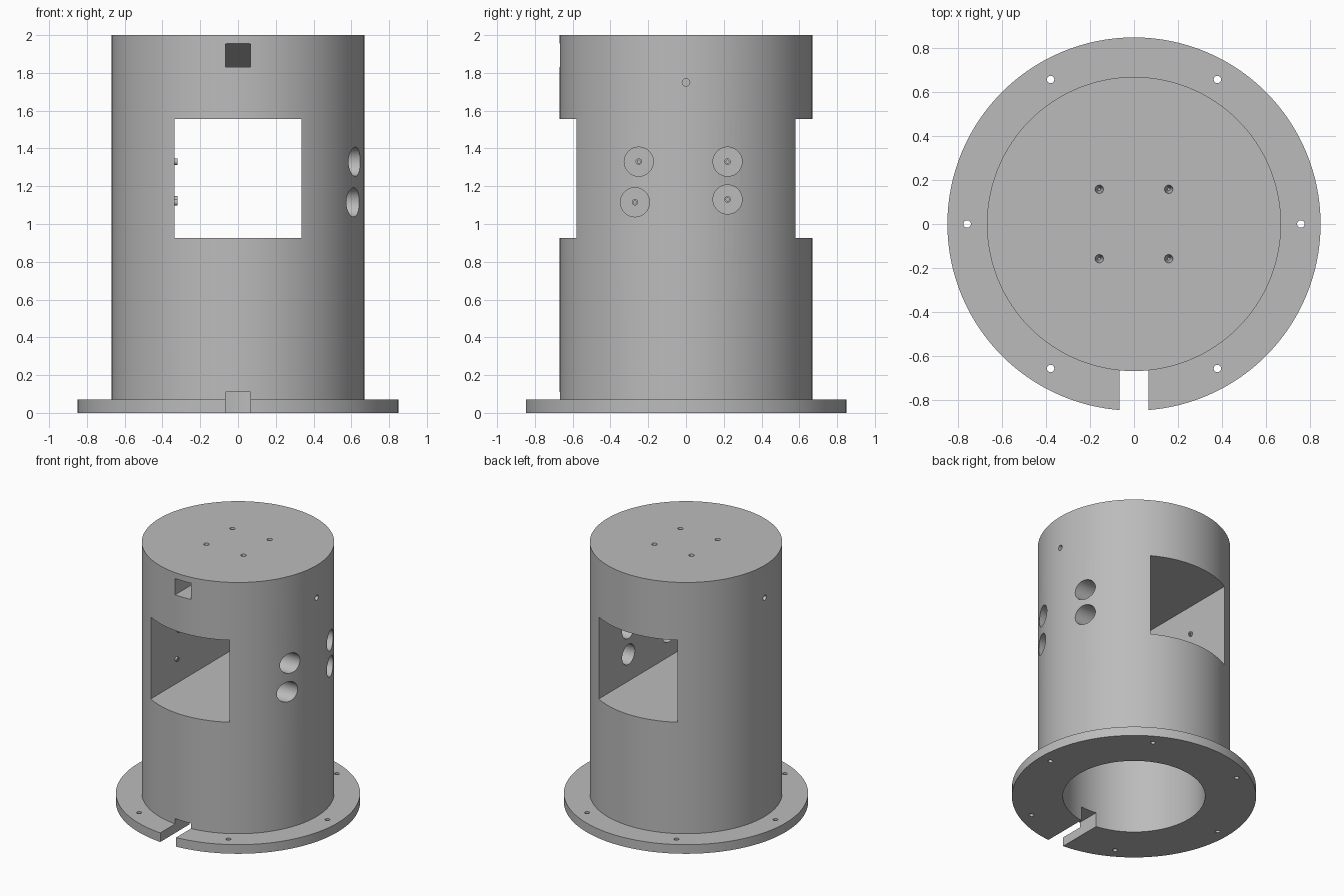
import bpy
import bmesh
from math import cos, sin, pi, radians
from mathutils import Matrix, Vector

if "Cube" in bpy.data.objects:
    bpy.data.objects.remove(bpy.data.objects["Cube"], do_unlink=True)

grey = bpy.data.materials.new("plain grey")
grey.use_nodes = True
grey.diffuse_color = (0.5, 0.5, 0.5, 1)
grey.node_tree.nodes["Principled BSDF"].inputs["Base Color"].default_value = (0.5, 0.5, 0.5, 1)


def add_object(name, bm):
    bmesh.ops.recalc_face_normals(bm, faces=bm.faces)
    mesh = bpy.data.meshes.new(name)
    bm.to_mesh(mesh)
    bm.free()
    mesh.materials.append(grey)
    obj = bpy.data.objects.new(name, mesh)
    bpy.context.collection.objects.link(obj)
    return obj


def rod(name, start, end, radius, end_radius=None, sides=32):
    """Cylinder or cone running between two points."""
    a, b = Vector(start), Vector(end)
    turn = (b - a).to_track_quat('Z', 'Y').to_matrix().to_4x4()
    bm = bmesh.new()
    bmesh.ops.create_cone(bm, cap_ends=True, segments=sides, radius1=radius,
                          radius2=radius if end_radius is None else end_radius,
                          depth=(b - a).length,
                          matrix=Matrix.Translation((a + b) / 2) @ turn)
    return add_object(name, bm)


def prism(name, outline, half_width):
    """Side outline in (y, z) extruded evenly across x."""
    bm = bmesh.new()
    face = bm.faces.new([bm.verts.new((-half_width, y, z)) for y, z in outline])
    new = bmesh.ops.extrude_face_region(bm, geom=[face])["geom"]
    bmesh.ops.translate(bm, vec=(2 * half_width, 0, 0),
                        verts=[v for v in new if isinstance(v, bmesh.types.BMVert)])
    return add_object(name, bm)


def cut(target, cutters):
    for cutter in cutters:
        mod = target.modifiers.new("cut", 'BOOLEAN')
        mod.operation, mod.solver, mod.object = 'DIFFERENCE', 'EXACT', cutter
        bpy.context.view_layer.update()
        deps = bpy.context.evaluated_depsgraph_get()
        mesh = bpy.data.meshes.new_from_object(target.evaluated_get(deps))
        target.modifiers.clear()
        target.data = mesh
        bpy.data.objects.remove(cutter, do_unlink=True)


def smooth(obj):
    bpy.ops.object.select_all(action='DESELECT')
    obj.select_set(True)
    bpy.context.view_layer.objects.active = obj
    bpy.ops.object.shade_smooth_by_angle(angle=radians(30))


# Turned body with base flange and blind bore underneath
bm = bmesh.new()
profile = [(0, 0.8), (0.495, 0.8), (0.495, 0), (0.85, 0),
           (0.85, 0.07), (0.67, 0.07), (0.67, 2), (0, 2)]
verts = [bm.verts.new((r, 0, z)) for r, z in profile]
edges = [bm.edges.new(pair) for pair in zip(verts, verts[1:])]
bmesh.ops.spin(bm, geom=verts + edges, axis=(0, 0, 1), cent=(0, 0, 0),
               angle=2 * pi, steps=128, use_duplicate=False)
bmesh.ops.remove_doubles(bm, verts=bm.verts, dist=0.0001)
body = add_object("housing_body", bm)

# Window through front and back, base cable slot, sloped upper slot
cutters = [
    prism("window", [(-1, 0.925), (1, 0.925), (1, 1.555), (-1, 1.555)], 0.335),
    prism("base_slot", [(-1, -0.1), (-0.4, -0.1), (-0.4, 0.11), (-1, 0.11)], 0.067),
    prism("upper_slot", [(-0.8, 1.83), (-0.17, 1.83), (-0.67, 1.955), (-0.8, 1.955)], 0.067),
]

# Access holes on the left wall, each facing a small stud across the window
stations = [(-0.25, 1.33), (0.22, 1.33), (-0.27, 1.115), (0.22, 1.13)]
for y, z in stations:
    cutters.append(rod("access_hole", (0.3, y, z), (0.8, y, z), 0.077, sides=48))

# Pin holes on both sides
for side in (-1, 1):
    cutters.append(rod("pin_hole", (side * 0.5, 0, 1.75), (side * 0.8, 0, 1.75), 0.02))

# Tapered holes in the top
for x in (-0.158, 0.158):
    for y in (-0.158, 0.158):
        cutters.append(rod("top_hole", (x, y, 2.01), (x, y, 1.93), 0.021, 0.006))

# Flange screw holes
for i in range(6):
    x, y = 0.76 * cos(i * pi / 3), 0.76 * sin(i * pi / 3)
    cutters.append(rod("flange_hole", (x, y, -0.1), (x, y, 0.2), 0.017))

cut(body, cutters)
smooth(body)

# Hollow studs on the right window wall
for i, (y, z) in enumerate(stations):
    stud = rod(f"stud_{i + 1}", (-0.36, y, z), (-0.32, y, z), 0.017)
    cut(stud, [rod("stud_bore", (-0.345, y, z), (-0.3, y, z), 0.008)])
    smooth(stud)
